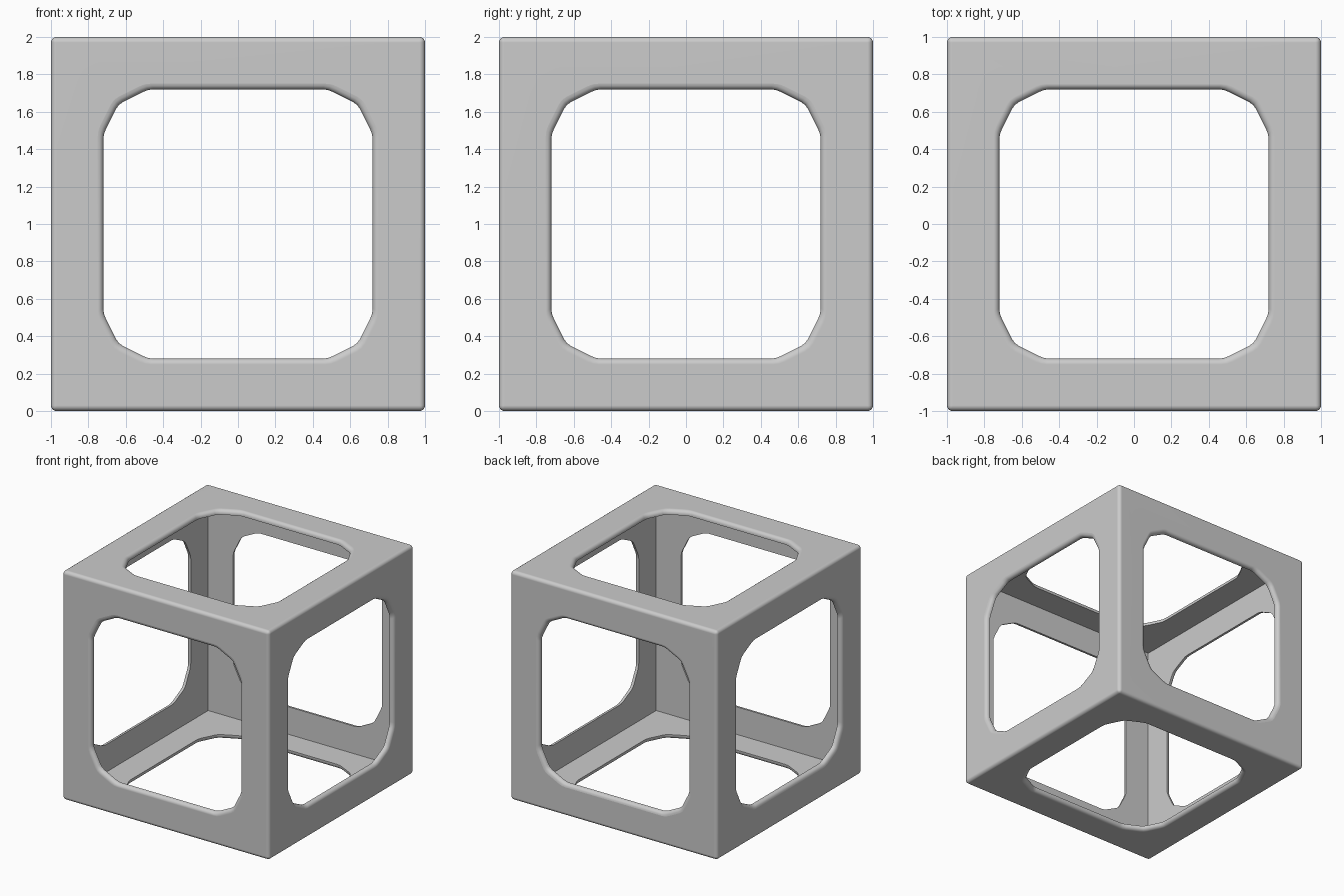
import bpy, bmesh, math
from mathutils import Matrix, Vector

if "Cube" in bpy.data.objects:
    bpy.data.objects.remove(bpy.data.objects["Cube"])

WALL, ROUND, SEGS = 0.04, 0.03, 4

grey = bpy.data.materials.new("light grey")
grey.diffuse_color = (0.6, 0.6, 0.6, 1)
grey.use_nodes = True
grey.node_tree.nodes["Principled BSDF"].inputs["Base Color"].default_value = grey.diffuse_color


def make_object(name, bm):
    bmesh.ops.recalc_face_normals(bm, faces=bm.faces[:])
    mesh = bpy.data.meshes.new(name)
    bm.to_mesh(mesh)
    bm.free()
    mesh.materials.append(grey)
    obj = bpy.data.objects.new(name, mesh)
    bpy.context.collection.objects.link(obj)
    obj.location.z = 1
    return obj


def cube(name, size, bevel=0):
    bm = bmesh.new()
    bmesh.ops.create_cube(bm, size=size)
    if bevel:
        bmesh.ops.bevel(bm, geom=bm.edges[:], offset=bevel, segments=SEGS,
                        profile=0.5, affect='EDGES')
    return make_object(name, bm)


def opening_outline():
    """Twelve-sided window outline with slightly softened corners."""
    corner = [Vector((0.72, 0.48)), Vector((0.64, 0.64)), Vector((0.48, 0.72))]
    pts = []
    for k in range(4):
        pts += [Matrix.Rotation(k * math.pi / 2, 2) @ p for p in corner]
    soft = []
    for i, p in enumerate(pts):
        a = p + (pts[i - 1] - p).normalized() * 0.03
        b = p + (pts[(i + 1) % 12] - p).normalized() * 0.03
        soft += [a, (a + b + 2 * p) / 4, b]
    return soft


def window_cutter(name, rotation):
    """Prism through two opposite walls, flaring with a rounded lip at each end."""
    lip = [(1 - ROUND * (1 - math.sin(t)), 0.72 + ROUND * (1 - math.cos(t)))
           for t in (i * math.pi / 2 / SEGS for i in range(SEGS + 1))]
    lip.append((1.05, 0.72 + ROUND))
    rings = [(-d, r) for d, r in reversed(lip)] + lip
    bm = bmesh.new()
    loops = [[bm.verts.new((p.x * r / 0.72, p.y * r / 0.72, d))
              for p in opening_outline()] for d, r in rings]
    for low, high in zip(loops, loops[1:]):
        for i in range(len(low)):
            bm.faces.new((low[i - 1], low[i], high[i], high[i - 1]))
    bm.faces.new(loops[0])
    bm.faces.new(loops[-1])
    bm.transform(rotation)
    return make_object(name, bm)


# Rounded outer cube, hollowed and pierced by three window pairs
frame = cube("hollow_cube_frame", 2, ROUND)
cutters = [
    cube("hollow_cutter", 2 - 2 * WALL),
    window_cutter("top_bottom_cutter", Matrix.Identity(4)),
    window_cutter("front_back_cutter", Matrix.Rotation(math.pi / 2, 4, 'X')),
    window_cutter("left_right_cutter", Matrix.Rotation(math.pi / 2, 4, 'Y')),
]

bpy.context.view_layer.objects.active = frame
frame.select_set(True)
for cutter in cutters:
    mod = frame.modifiers.new(cutter.name, 'BOOLEAN')
    mod.operation = 'DIFFERENCE'
    mod.solver = 'EXACT'
    mod.object = cutter
    bpy.ops.object.modifier_apply(modifier=mod.name)
for cutter in cutters:
    bpy.data.objects.remove(cutter)

# Soft rounded edges, flat walls
bpy.ops.object.shade_smooth_by_angle(angle=math.radians(35))
normals = frame.modifiers.new("flat walls", 'WEIGHTED_NORMAL')
normals.keep_sharp = True
